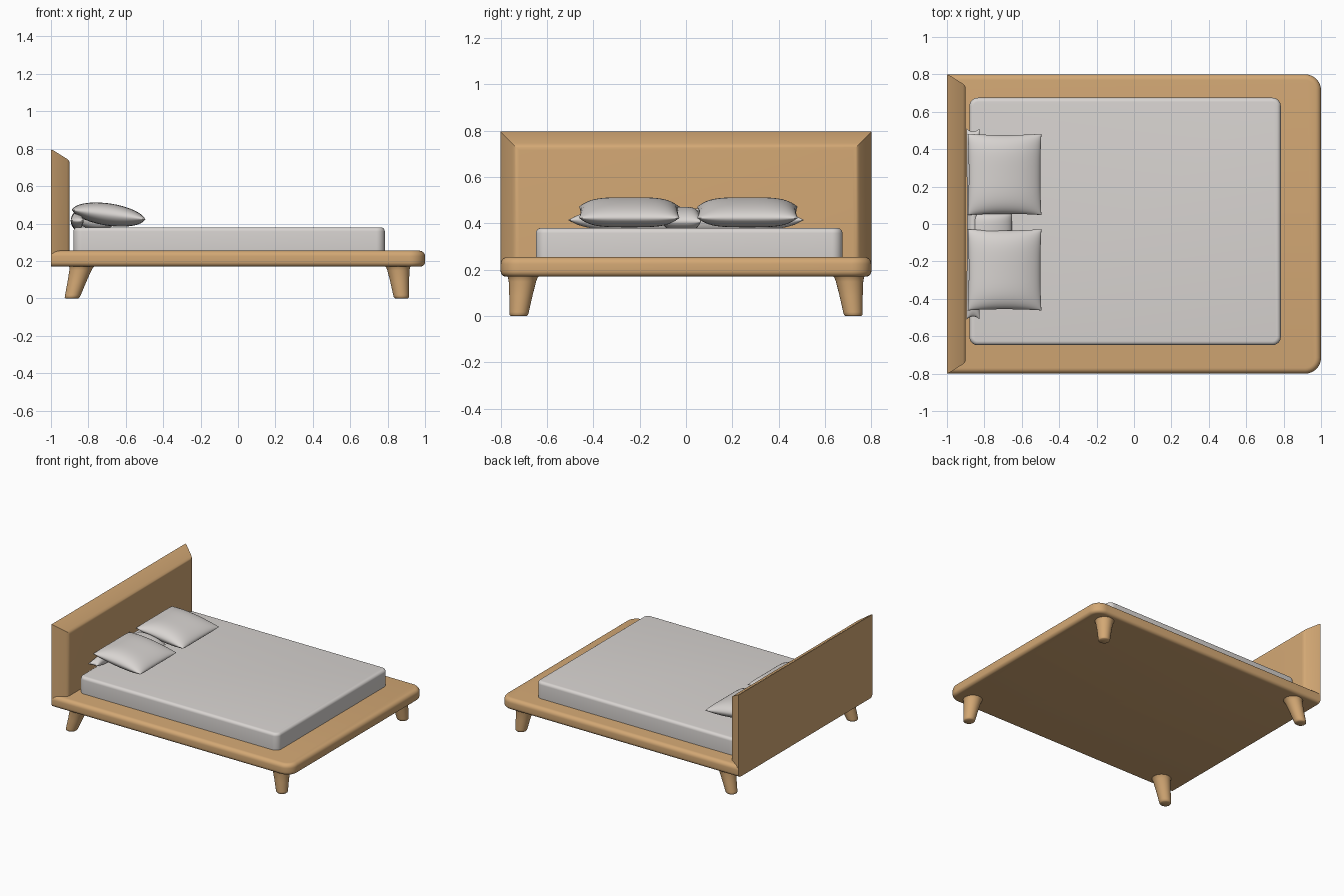
import bpy, bmesh, math
from mathutils import Vector

if "Cube" in bpy.data.objects:
    bpy.data.objects.remove(bpy.data.objects["Cube"])


def material(name, rgb):
    m = bpy.data.materials.new(name)
    m.diffuse_color = (*rgb, 1)
    m.use_nodes = True
    m.node_tree.nodes["Principled BSDF"].inputs["Base Color"].default_value = m.diffuse_color
    return m


WOOD = material("warm wood", (0.65, 0.39, 0.175))
LINEN = material("pale grey linen", (0.69, 0.66, 0.64))


def finish(name, bm, mat, angle=35):
    bmesh.ops.remove_doubles(bm, verts=bm.verts, dist=1e-5)
    bmesh.ops.recalc_face_normals(bm, faces=bm.faces)
    me = bpy.data.meshes.new(name)
    bm.to_mesh(me)
    bm.free()
    me.materials.append(mat)
    ob = bpy.data.objects.new(name, me)
    bpy.context.collection.objects.link(ob)
    bpy.ops.object.select_all(action='DESELECT')
    ob.select_set(True)
    bpy.context.view_layer.objects.active = ob
    bpy.ops.object.shade_smooth_by_angle(angle=math.radians(angle))
    return ob


def loft(name, rings, mat, angle=35):
    """Skin a list of equal-length closed rings and cap both ends."""
    bm = bmesh.new()
    vr = [[bm.verts.new(p) for p in r] for r in rings]
    n = len(vr[0])
    for a, b in zip(vr, vr[1:]):
        for i in range(n):
            bm.faces.new((a[i], a[(i + 1) % n], b[(i + 1) % n], b[i]))
    bm.faces.new(vr[0])
    bm.faces.new(vr[-1])
    return finish(name, bm, mat, angle)


def outline(x0, x1, y0, y1, r, z, square_back):
    """Rectangle with rounded corners, optionally square at the low-x end."""
    pts = []
    for k, (cx, cy) in enumerate(((x1, y1), (x0, y1), (x0, y0), (x1, y0))):
        if square_back and k in (1, 2):
            pts.append((cx, cy, z))
            continue
        ox = cx - r if cx == x1 else cx + r
        oy = cy - r if cy == y1 else cy + r
        for s in range(9):
            a = math.radians(90 * k + 90 * s / 8)
            pts.append((ox + r * math.cos(a), oy + r * math.sin(a), z))
    return pts


def slab(name, x0, x1, y0, y1, z0, z1, corner, top, bottom, mat, square_back=False):
    """Rounded slab with softened top and bottom edges."""
    prof = []
    for e, z, sgn in ((bottom, z0, 1), (top, z1, -1)):
        arc = [(e * (1 - math.sin(t)), z + sgn * e * (1 - math.cos(t)))
               for t in (math.radians(15 * i) for i in range(7))]
        prof += arc if sgn == 1 else arc[::-1]
    rings = [outline(x0 + (0 if square_back else o), x1 - o, y0 + o, y1 - o,
                     corner - o, z, square_back) for o, z in prof]
    return loft(name, rings, mat)


def cushion(name, centre, half, mat, tilt=0.0, n=28):
    """Puffed pillow with a pinched seam; tilt lowers its +x edge."""
    bm = bmesh.new()
    cx, cy, cz = centre
    hx, hy, hz = half
    for side in (1, -1):
        g = []
        for i in range(n + 1):
            row = []
            u = math.sin(math.pi / 2 * (2 * i / n - 1))
            for j in range(n + 1):
                v = math.sin(math.pi / 2 * (2 * j / n - 1))
                puff = max(0, (1 - u * u) * (1 - v ** 4)) ** 0.55
                x = hx * u * (1 - 0.03 * (1 - v * v))
                y = hy * v * (1 - 0.03 * (1 - u * u))
                row.append(bm.verts.new((cx + x, cy + y,
                                         cz + side * hz * puff - tilt * u)))
            g.append(row)
        for i in range(n):
            for j in range(n):
                bm.faces.new((g[i][j], g[i + 1][j], g[i + 1][j + 1], g[i][j + 1]))
    return finish(name, bm, mat, 60)


# Platform, square where it meets the headboard
slab("platform", -1, 1, -0.8, 0.8, 0.17, 0.255, 0.085, 0.03, 0.025, WOOD, True)

# Headboard: flat back, front sloped in towards top and sides
rings = []
for x, inset in ((-1, 0), (-0.985, 0.006), (-0.915, 0.05), (-0.906, 0.058),
                 (-0.901, 0.068), (-0.9, 0.08)):
    y, z = 0.8 - inset, 0.796 - inset
    rings.append([(x, -y, 0.19), (x, y, 0.19), (x, y, z), (x, -y, z)])
loft("headboard", rings, WOOD, 25)

# Mattress
slab("mattress", -0.88, 0.785, -0.648, 0.675, 0.245, 0.38, 0.045, 0.022, 0.004, LINEN)

# Pillows
for name, y in (("left_pillow", 0.265), ("right_pillow", -0.245)):
    cushion(name, (-0.692, y, 0.448), (0.197, 0.217, 0.06), LINEN, 0.025)
# Bedding bunched behind and between the pillows
cushion("back_bolster", (-0.86, 0.0, 0.415), (0.035, 0.51, 0.05), LINEN)
cushion("middle_fold", (-0.77, -0.02, 0.42), (0.12, 0.085, 0.05), LINEN, 0.012)

# Splayed tapered legs
for end, xt, xb in (("head", -0.835, -0.888), ("foot", 0.855, 0.874)):
    for side, s in (("left", 1), ("right", -1)):
        top, bot = Vector((xt, s * 0.703, 0.175)), Vector((xb, s * 0.722, 0))
        rings = []
        for t, r in ((0, 0.034), (0.03, 0.04), (0.1, 0.042), (0.5, 0.05),
                     (0.85, 0.059), (0.95, 0.064), (1, 0.07)):
            c = bot.lerp(top, t)
            rings.append([(c.x + r * math.cos(a), c.y + r * math.sin(a), c.z)
                          for a in (math.tau * i / 32 for i in range(32))])
        loft(f"{end}_{side}_leg", rings, WOOD, 50)
